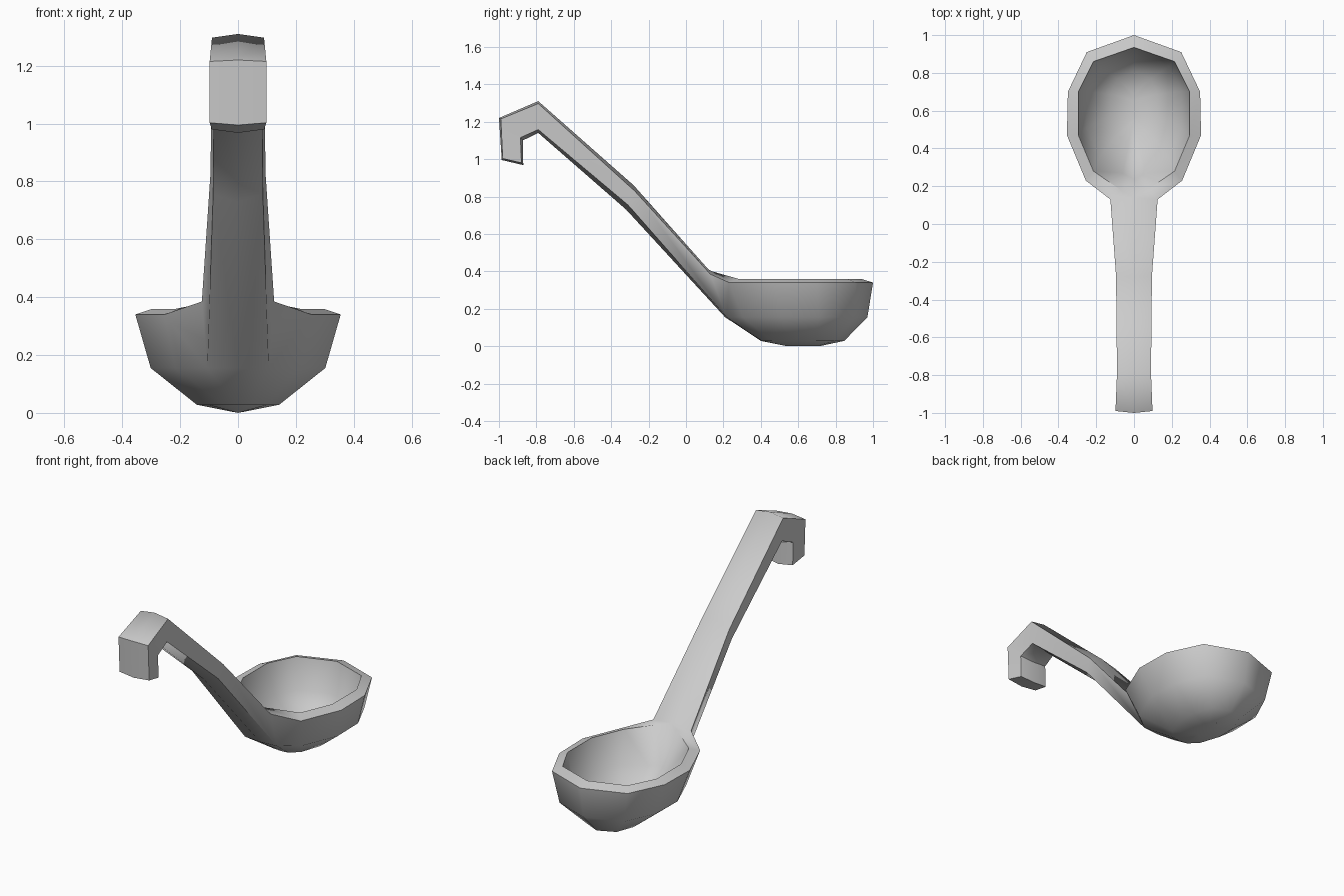
import bpy
import bmesh
import math
from mathutils import Vector

cube = bpy.data.objects.get("Cube")
if cube:
    bpy.data.objects.remove(cube, do_unlink=True)

metal = bpy.data.materials.new("light grey metal")
metal.use_nodes = True
grey = (0.6, 0.6, 0.6, 1)
metal.diffuse_color = grey
metal.node_tree.nodes["Principled BSDF"].inputs["Base Color"].default_value = grey


def shrink(loop, width, length, shift, height):
    """Scale a rim loop into a flat loop lower down the bowl."""
    return [Vector((p[0] * width, p[1] * length + shift, height)) for p in loop]


def add_face(bm, points):
    """Add a face and its mirror image, skipping repeated corners."""
    corners = []
    for p in points:
        p = Vector(p)
        if all((p - q).length > 1e-4 for q in corners):
            corners.append(p)
    if len(corners) < 3:
        return
    for side in (1, -1):
        bm.faces.new([bm.verts.new((side * p.x, p.y, p.z)) for p in corners])


def bridge(bm, first, second, skip_last=False):
    """Join two half loops with a strip of faces."""
    count = len(first) - 1 - int(skip_last)
    for i in range(count):
        add_face(bm, (first[i], first[i + 1], second[i + 1], second[i]))


# Half loops of the bowl, from the far end round to the handle
outer_rim = [(0, 1, .34), (.25, .91, .34), (.35, .7, .34), (.355, .47, .34),
             (.255, .23, .34), (.125, .13, .385), (0, .12, .41)]
inner_rim = [(0, .935, .36), (.215, .86, .36), (.295, .7, .36), (.295, .47, .36),
             (.215, .28, .36), (.07, .18, .388), (0, .14, .4)]
outer = [outer_rim,
         shrink(outer_rim, .85, .865, .105, .155),
         shrink(outer_rim, .4, .506, .34, .028),
         shrink(outer_rim, 0, .2, .515, 0)]
inner = [inner_rim,
         shrink(inner_rim, .85, .83, .12, .18),
         shrink(inner_rim, .42, .51, .33, .07),
         shrink(inner_rim, 0, .2, .515, .045)]

bm = bmesh.new()

# Bowl: flat rim, then outer and inner walls; the handle fills the gap
bridge(bm, outer_rim, inner_rim)
for shell in (outer, inner):
    for level in range(len(shell) - 1):
        joint = shell is outer and level == 0
        bridge(bm, shell[level], shell[level + 1], skip_last=joint)

# Handle sections: top ridge, top edge, lower edge, lower ridge
sections = [
    [(0, -.985, .995), (.098, -.98, 1.003), (.09, -.88, .98), (0, -.87, .968)],
    [(0, -1, 1.22), (.098, -.99, 1.215), (.09, -.885, 1.115), (0, -.872, 1.1)],
    [(0, -.79, 1.31), (.09, -.79, 1.297), (.083, -.79, 1.158), (0, -.79, 1.14)],
    [(0, -.28, .86), (.095, -.275, .83), (.086, -.31, .755), (0, -.32, .73)],
    [outer_rim[6], outer_rim[5], outer[1][5], outer[1][6]],
]
for a, b in zip(sections, sections[1:]):
    bridge(bm, a, b)

# Hook tip
add_face(bm, sections[0])

bmesh.ops.remove_doubles(bm, verts=bm.verts, dist=0.0005)
bmesh.ops.dissolve_degenerate(bm, dist=0.0001, edges=bm.edges)
bmesh.ops.recalc_face_normals(bm, faces=bm.faces)
mesh = bpy.data.meshes.new("ladle")
bm.to_mesh(mesh)
bm.free()
mesh.materials.append(metal)

ladle = bpy.data.objects.new("ladle", mesh)
bpy.context.collection.objects.link(ladle)
bpy.ops.object.select_all(action='DESELECT')
ladle.select_set(True)
bpy.context.view_layer.objects.active = ladle
bpy.ops.object.shade_smooth_by_angle(angle=math.radians(65))
